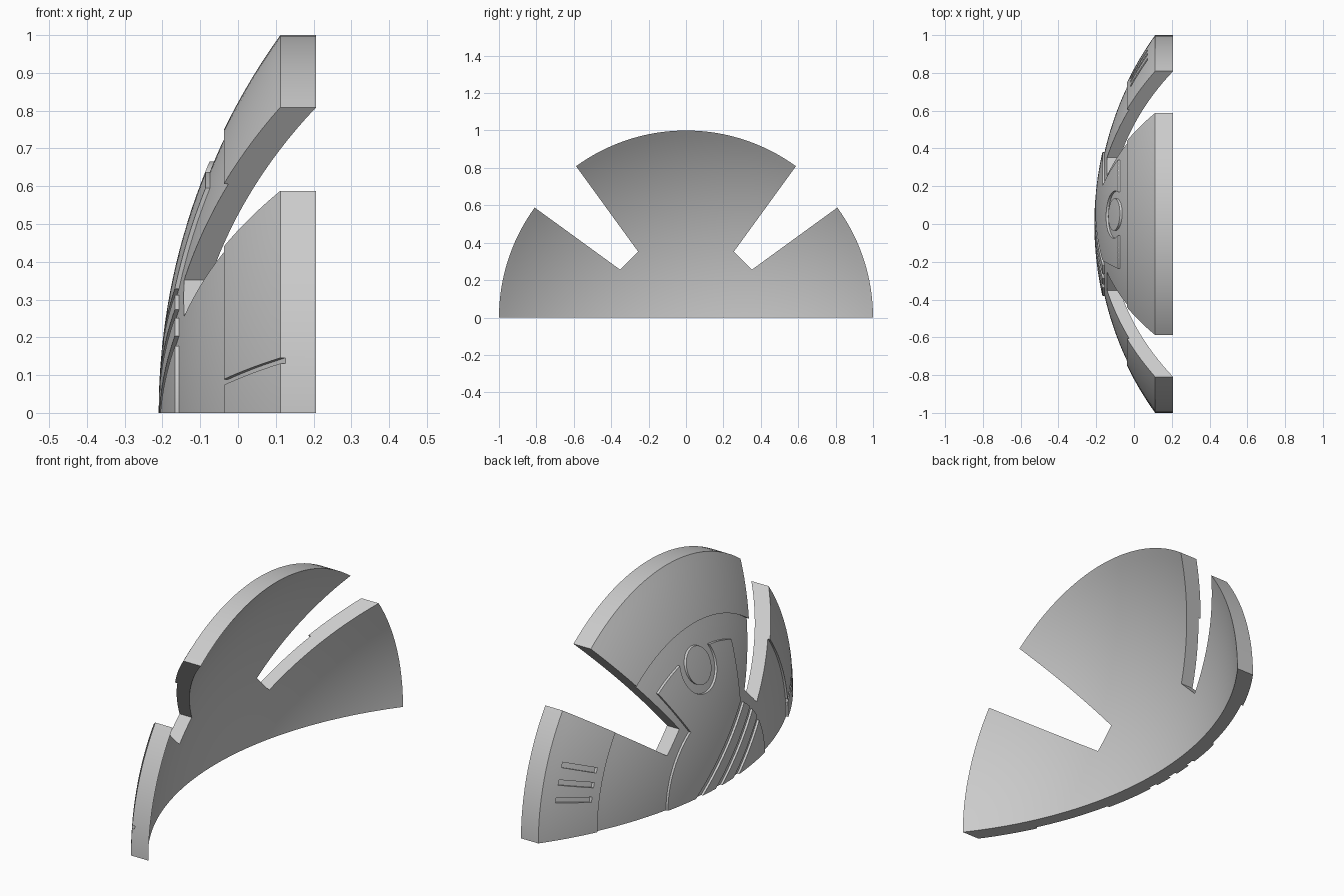
import bpy, bmesh
from math import sin, cos, radians, sqrt, pi
from mathutils import Vector, Matrix

cube = bpy.data.objects.get("Cube")
if cube:
    bpy.data.objects.remove(cube, do_unlink=True)

CENTRE = 1.504            # shared sphere centre on the x axis
OUTER = 1.714             # outside sphere radius
INNER = sqrt(1 + (CENTRE - 0.207) ** 2)
DEPTH = 0.011             # depth of the recessed details


def make(name, bm):
    bmesh.ops.recalc_face_normals(bm, faces=bm.faces)
    mesh = bpy.data.meshes.new(name)
    bm.to_mesh(mesh)
    bm.free()
    ob = bpy.data.objects.new(name, mesh)
    bpy.context.collection.objects.link(ob)
    return ob


def shell(name, r_out, r_in, rim, rings=28, steps=144):
    """Spherical cap of even thickness, turned about the x axis."""
    bm = bmesh.new()
    radii = [rim * i / rings for i in range(rings + 1)]
    prof = [(CENTRE - sqrt(r_out ** 2 - r * r), r) for r in radii]
    prof += [(CENTRE - sqrt(r_in ** 2 - r * r), r) for r in reversed(radii)]
    start = Matrix.Rotation(pi / steps, 3, 'X')
    verts = [bm.verts.new(start @ Vector((x, r, 0))) for x, r in prof]
    edges = [bm.edges.new(pair) for pair in zip(verts, verts[1:])]
    bmesh.ops.spin(bm, geom=verts + edges, axis=(1, 0, 0), cent=(0, 0, 0),
                   angle=2 * pi, steps=steps, use_merge=True)
    bmesh.ops.remove_doubles(bm, verts=bm.verts, dist=1e-5)
    return make(name, bm)


def prism(name, outline):
    """Straight block along x from a (y, z) outline."""
    bm = bmesh.new()
    face = bm.faces.new([bm.verts.new((-1, y, z)) for y, z in outline])
    ext = bmesh.ops.extrude_face_region(bm, geom=[face])
    moved = [v for v in ext["geom"] if isinstance(v, bmesh.types.BMVert)]
    bmesh.ops.translate(bm, vec=(2, 0, 0), verts=moved)
    ob = make(name, bm)
    ob.hide_render = True
    return ob


def combine(ob, cutter, operation='DIFFERENCE'):
    """Apply a boolean and throw the cutter away."""
    mod = ob.modifiers.new("cut", 'BOOLEAN')
    mod.operation, mod.solver, mod.object = operation, 'EXACT', cutter
    bpy.context.view_layer.objects.active = ob
    bpy.ops.object.modifier_apply(modifier=mod.name)
    bpy.data.objects.remove(cutter, do_unlink=True)


def polar(r, deg):
    return r * cos(radians(deg)), r * sin(radians(deg))


def arc(r, a, b, n=24, centre=(0, 0)):
    pts = [polar(r, a + (b - a) * i / n) for i in range(n + 1)]
    return [(y + centre[0], z + centre[1]) for y, z in pts]


def circle(r, centre=(0, 0), n=64):
    return arc(r, 0, 360, n, centre)[:-1]


def bar(p, q, width):
    p, q = Vector(p), Vector(q)
    side = (q - p).orthogonal().normalized() * width / 2
    return [p + side, q + side, q - side, p - side]


# Dome: half of a shell with two wedge notches
dome = shell("dome_shell", OUTER, INNER, 1.0)
combine(dome, prism("lower_half", [(-2, 0), (-2, -2), (2, -2), (2, 0)]))
for a, b in ((36, 54), (126, 144)):
    combine(dome, prism("notch", [polar(0.435, a), polar(2, a), polar(2, b), polar(0.435, b)]))

# Outer band that stays raised, with three slots and one long groove
band = prism("raised_band", circle(1.3, n=96))
combine(band, prism("band_hole", circle(0.75, n=96)))
for angle in (12, 17, 22):
    combine(band, prism("slot", bar(polar(0.785, angle), polar(0.94, angle), 0.025)))
combine(band, prism("long_groove", bar((-0.70, 0.071), (-1.2, 0.187), 0.015)))

# Centre panel that stays raised, with a ring cutout and slanted stripes
BUTTON = (0.05, 0.58)
panel = prism("raised_panel", arc(0.38, 0, 58) + arc(0.64, 58, 111.6)
              + arc(0.38, 120, 180) + [(-0.38, -0.2), (0.38, -0.2)])
combine(panel, prism("ring_cutout", circle(0.125, BUTTON)))
for foot in (0.18, 0.04, -0.10):
    combine(panel, prism("stripe", bar((foot + 0.3, -0.25), (foot - 0.6, 0.5), 0.03)))

# Recess layer: everything on the outside that is not kept raised
recess = shell("recess", OUTER + 0.05, OUTER - DEPTH, 1.05)
recess.hide_render = True
for kept in (band, panel, prism("button", circle(0.085, BUTTON))):
    combine(recess, kept)
combine(dome, recess)

# One plain grey
grey = bpy.data.materials.new("plain_grey")
grey.use_nodes = True
colour = (0.6, 0.6, 0.6, 1)
grey.diffuse_color = colour
grey.node_tree.nodes["Principled BSDF"].inputs["Base Color"].default_value = colour
dome.data.materials.clear()
dome.data.materials.append(grey)
for poly in dome.data.polygons:
    poly.material_index = 0

bpy.ops.object.select_all(action='DESELECT')
dome.select_set(True)
bpy.context.view_layer.objects.active = dome
bpy.ops.object.shade_smooth_by_angle(angle=radians(25))
